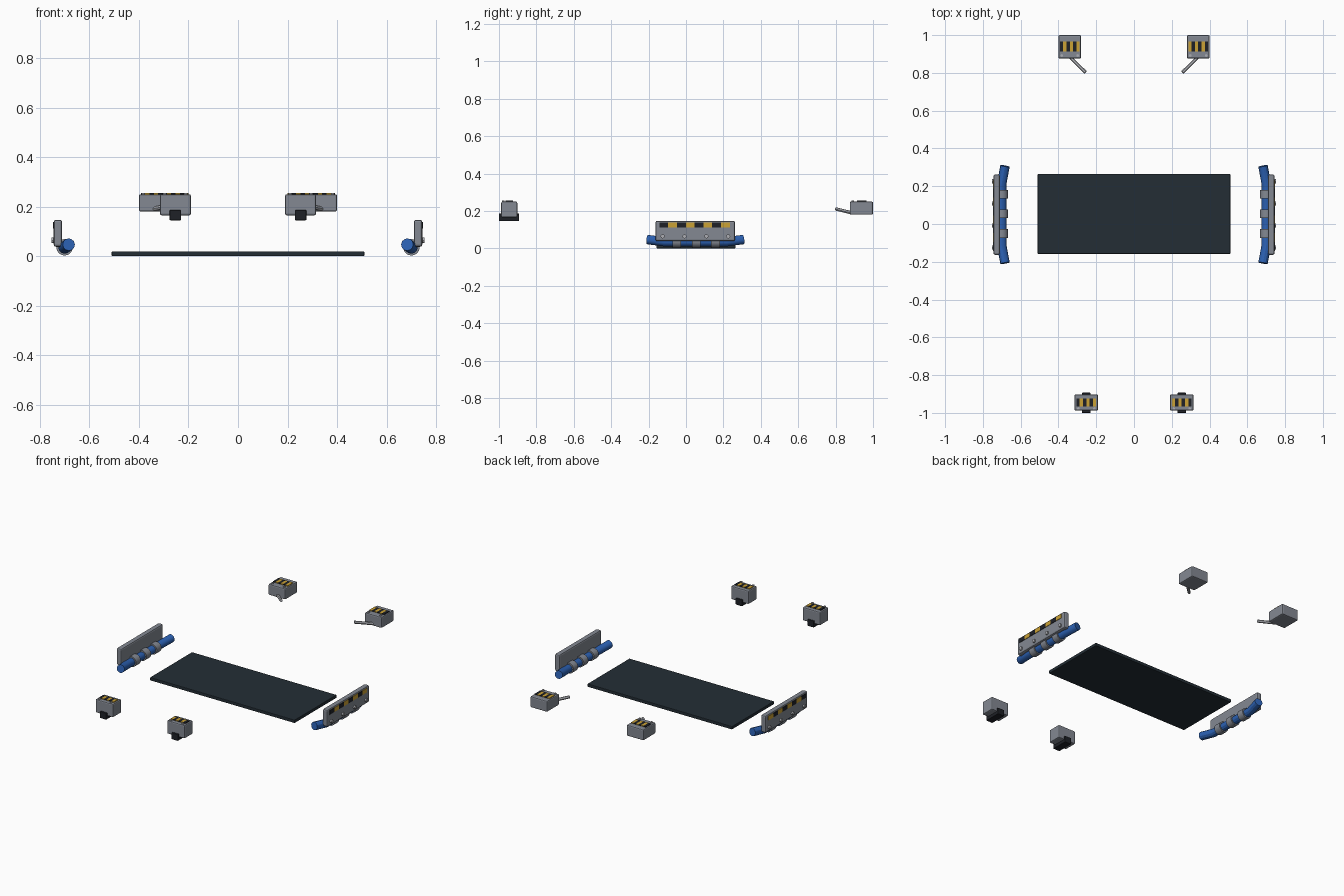
import bpy
from mathutils import Vector

cube = bpy.data.objects.get("Cube")
if cube:
    bpy.data.objects.remove(cube, do_unlink=True)


def material(name, rgb):
    m = bpy.data.materials.new(name)
    m.use_nodes = True
    m.diffuse_color = (*rgb, 1)
    m.node_tree.nodes["Principled BSDF"].inputs["Base Color"].default_value = (*rgb, 1)
    return m


STEEL = material("steel grey", (0.23, 0.25, 0.29))
LIGHT = material("light grey", (0.42, 0.43, 0.46))
SLATE = material("dark slate", (0.017, 0.027, 0.036))
BLACK = material("soft black", (0.013, 0.015, 0.02))
BLUE = material("tube blue", (0.025, 0.12, 0.45))
YELLOW = material("hazard yellow", (0.6, 0.36, 0.035))


def finish(name, mat, smooth=False):
    ob = bpy.context.object
    ob.name = name
    ob.data.materials.clear()
    ob.data.materials.append(mat)
    if smooth:
        bpy.ops.object.shade_smooth_by_angle()
    return ob


def box(name, lo, hi, mat, bevel=0.0):
    """Box between two corners, with optional rounded edges."""
    lo, hi = Vector(lo), Vector(hi)
    bpy.ops.mesh.primitive_cube_add(size=1, location=(lo + hi) / 2)
    ob = bpy.context.object
    ob.scale = [abs(v) for v in hi - lo]
    bpy.ops.object.transform_apply(location=False, rotation=False, scale=True)
    if bevel:
        mod = ob.modifiers.new("rounded_edges", 'BEVEL')
        mod.width = bevel
        mod.segments = 2
    return finish(name, mat)


def rod(name, a, b, radius, mat, sides=24):
    """Cylinder from point a to point b."""
    a, b = Vector(a), Vector(b)
    bpy.ops.mesh.primitive_cylinder_add(vertices=sides, radius=radius,
                                        depth=(b - a).length, location=(a + b) / 2)
    bpy.context.object.rotation_euler = (b - a).to_track_quat('Z', 'Y').to_euler()
    return finish(name, mat, True)


def tube(name, points, radius, mat):
    """Bent round tube with flat ends."""
    curve = bpy.data.curves.new(name, 'CURVE')
    curve.dimensions = '3D'
    curve.bevel_depth = radius
    curve.bevel_resolution = 4
    curve.use_fill_caps = True
    spline = curve.splines.new('POLY')
    spline.points.add(len(points) - 1)
    for p, co in zip(spline.points, points):
        p.co = (*co, 1)
    ob = bpy.data.objects.new(name, curve)
    bpy.context.collection.objects.link(ob)
    bpy.ops.object.select_all(action='DESELECT')
    ob.select_set(True)
    bpy.context.view_layer.objects.active = ob
    bpy.ops.object.convert(target='MESH')
    return finish(name, mat, True)


def top_details(name, s, x0, x1, y0, y1, z, screw_y):
    """Hazard stripes and two screws on the top of a small box."""
    count = 6
    step = (x1 - x0) / count
    for i in range(count):
        box(f"{name}_stripe_{i}", (s * (x0 + i * step), y0, z - 0.002),
            (s * (x0 + (i + 1) * step), y1, z + 0.005), BLACK if i % 2 else YELLOW)
    for i, x in enumerate((x0 + 0.01, x1 - 0.01)):
        rod(f"{name}_screw_{i}", (s * x, screw_y, z - 0.003),
            (s * x, screw_y, z + 0.006), 0.007, LIGHT, 12)


# Flat floor panel
box("floor_panel", (-0.51, -0.158, 0), (0.51, 0.265, 0.02), SLATE, 0.003)

for s, side in ((1, "left"), (-1, "right")):
    # Side rail: upright plate, bent tube and clamps
    box(f"{side}_rail_plate", (s * 0.71, -0.163, 0.038), (s * 0.744, 0.262, 0.147),
        STEEL, 0.009)
    tube(f"{side}_rail_tube", [(s * 0.683, 0.307, 0.047), (s * 0.7, 0.215, 0.035),
                               (s * 0.7, -0.115, 0.035), (s * 0.683, -0.207, 0.047)],
         0.025, BLUE)
    for i in range(3):
        y = -0.05 + i * 0.104
        rod(f"{side}_clamp_{i}", (s * 0.7, y - 0.023, 0.036), (s * 0.7, y + 0.023, 0.036),
            0.033, STEEL)

    # Rail stripes and bolts on the outer face
    for i in range(8):
        y = -0.142 + i * 0.047
        box(f"{side}_rail_stripe_{i}", (s * 0.741, y, 0.111), (s * 0.747, y + 0.047, 0.138),
            YELLOW if i % 2 else BLACK)
    for i in range(4):
        y = -0.125 + i * 0.117
        rod(f"{side}_rail_bolt_{i}", (s * 0.74, y, 0.064), (s * 0.753, y, 0.064),
            0.011, LIGHT, 12)

    # Front box with dark foot
    box(f"{side}_front_box", (s * 0.19, -0.988, 0.165), (s * 0.315, -0.902, 0.25),
        STEEL, 0.007)
    box(f"{side}_front_foot", (s * 0.23, -1.0, 0.145), (s * 0.276, -0.893, 0.186),
        BLACK, 0.003)
    top_details(f"{side}_front", s, 0.2, 0.305, -0.965, -0.925, 0.25, -0.977)

    # Back box with angled lever
    box(f"{side}_back_box", (s * 0.28, 0.876, 0.18), (s * 0.4, 1.0, 0.25), STEEL, 0.007)
    rod(f"{side}_back_lever", (s * 0.345, 0.89, 0.189), (s * 0.257, 0.803, 0.21),
        0.009, LIGHT, 12)
    top_details(f"{side}_back", s, 0.288, 0.392, 0.913, 0.965, 0.25, 0.892)
